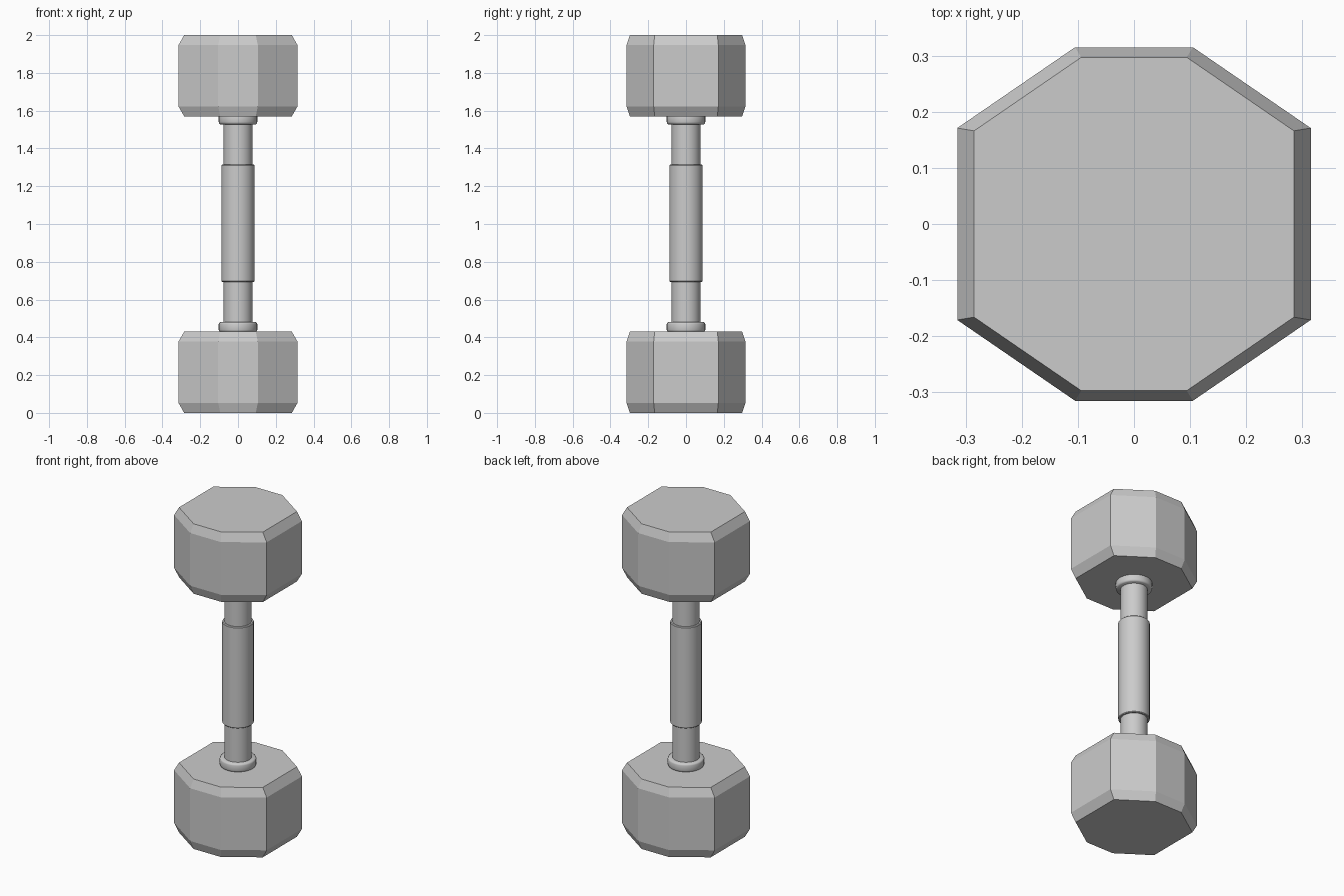
import bpy, bmesh, math

if "Cube" in bpy.data.objects:
    bpy.data.objects.remove(bpy.data.objects["Cube"])

# Octagon outline of the weight heads: (full size, inset end face)
OUTER = [(0.105, 0.315), (0.315, 0.171)]
INNER = [(0.094, 0.297), (0.285, 0.166)]


def ring(pts):
    (ax, ay), (bx, by) = pts
    return [(ax, ay), (-ax, ay), (-bx, by), (-bx, -by),
            (-ax, -ay), (ax, -ay), (bx, -by), (bx, by)]


def finish(name, bm):
    bmesh.ops.recalc_face_normals(bm, faces=bm.faces)
    mesh = bpy.data.meshes.new(name)
    bm.to_mesh(mesh)
    bm.free()
    obj = bpy.data.objects.new(name, mesh)
    bpy.context.collection.objects.link(obj)
    return obj


def loft(name, sections):
    """Skin equal-length rings of points and cap both ends."""
    bm = bmesh.new()
    rings = [[bm.verts.new((x, y, z)) for x, y in pts] for pts, z in sections]
    n = len(rings[0])
    for lo, hi in zip(rings, rings[1:]):
        for i in range(n):
            j = (i + 1) % n
            bm.faces.new((lo[i], lo[j], hi[j], hi[i]))
    bm.faces.new(rings[0])
    bm.faces.new(rings[-1])
    return finish(name, bm)


def turned(name, profile, sides=48):
    """Round part from (radius, z) pairs, smooth with sharp rims."""
    def circle(r):
        return [(r * math.cos(2 * math.pi * i / sides),
                 r * math.sin(2 * math.pi * i / sides)) for i in range(sides)]
    obj = loft(name, [(circle(r), z) for r, z in profile])
    bpy.ops.object.select_all(action='DESELECT')
    obj.select_set(True)
    bpy.context.view_layer.objects.active = obj
    bpy.ops.object.shade_smooth_by_angle(angle=math.radians(40))
    return obj


# Octagonal heads with chamfered ends, and the collars facing inwards
for side, base, collar in (("lower", 0.0, 0.43), ("upper", 1.57, 1.53)):
    top = base + 0.43
    loft(side + "_head", [(ring(INNER), base), (ring(OUTER), base + 0.053),
                          (ring(OUTER), top - 0.053), (ring(INNER), top)])
    turned(side + "_collar", [(0.094, collar - 0.002), (0.100, collar + 0.003),
                              (0.102, collar + 0.010), (0.102, collar + 0.040),
                              (0.100, collar + 0.045), (0.094, collar + 0.050)])

# Bar running between the heads
turned("bar", [(0.076, 0.40), (0.076, 1.60)])

# Thicker hand grip sleeve
turned("grip", [(0.084, 0.693), (0.088, 0.697), (0.088, 1.311), (0.084, 1.315)])
